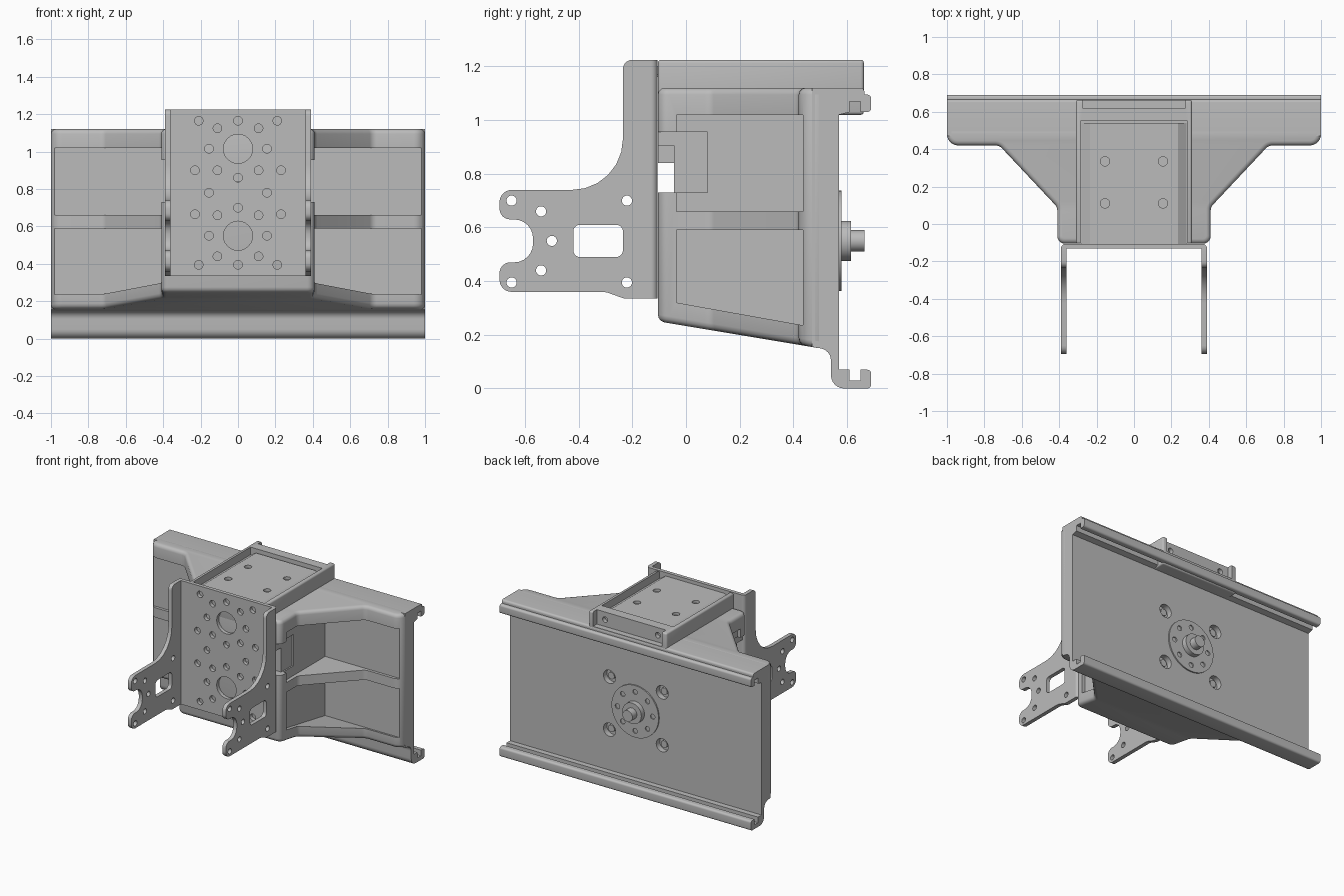
import bpy, bmesh, math
from mathutils import Vector

if "Cube" in bpy.data.objects:
    bpy.data.objects.remove(bpy.data.objects["Cube"], do_unlink=True)

grey = bpy.data.materials.new("light grey metal")
grey.use_nodes = True
grey.diffuse_color = (0.5, 0.5, 0.5, 1)
grey.node_tree.nodes["Principled BSDF"].inputs["Base Color"].default_value = (0.5, 0.5, 0.5, 1)


def rounded(points, steps=6):
    """Fillet each (u, v, radius) corner of a closed outline."""
    out = []
    for i, point in enumerate(points):
        corner = Vector(point[:2])
        radius = point[2] if len(point) > 2 else 0
        if not radius:
            out.append(corner)
            continue
        before = (Vector(points[i - 1][:2]) - corner).normalized()
        after = (Vector(points[(i + 1) % len(points)][:2]) - corner).normalized()
        half = before.angle(after) / 2
        centre = corner + (before + after).normalized() * radius / math.sin(half)
        reach = radius / math.tan(half)
        start = corner + before * reach - centre
        end = corner + after * reach - centre
        sweep = start.angle_signed(end)
        for k in range(steps + 1):
            angle = -sweep * k / steps
            c, s = math.cos(angle), math.sin(angle)
            out.append(centre + Vector((start.x * c - start.y * s, start.x * s + start.y * c)))
    return out


def prism(name, points, axis, low, high):
    """Extrude an outline along an axis; low and high may be functions of (u, v)."""
    place = {"X": lambda u, v, w: (w, u, v),
             "Y": lambda u, v, w: (u, w, v),
             "Z": lambda u, v, w: (u, v, w)}[axis]
    outline = rounded(points)
    bm = bmesh.new()
    rings = []
    for level in (low, high):
        rings.append([bm.verts.new(place(u, v, level(u, v) if callable(level) else level))
                      for u, v in outline])
    count = len(outline)
    bm.faces.new(rings[0])
    bm.faces.new(rings[1])
    for i in range(count):
        j = (i + 1) % count
        bm.faces.new((rings[0][i], rings[0][j], rings[1][j], rings[1][i]))
    bmesh.ops.recalc_face_normals(bm, faces=bm.faces)
    mesh = bpy.data.meshes.new(name)
    bm.to_mesh(mesh)
    bm.free()
    mesh.materials.append(grey)
    obj = bpy.data.objects.new(name, mesh)
    bpy.context.collection.objects.link(obj)
    return obj


def box(name, x, y, z):
    return prism(name, [(x[0], y[0]), (x[1], y[0]), (x[1], y[1]), (x[0], y[1])], "Z", *z)


def rod(name, axis, u, v, radius, low, high, sides=24):
    ring = [(u + radius * math.cos(math.tau * k / sides),
             v + radius * math.sin(math.tau * k / sides)) for k in range(sides)]
    return prism(name, ring, axis, low, high)


def holes(spots, axis, radius, low, high):
    return [rod("hole_cutter", axis, u, v, radius, low, high) for u, v in spots]


def both(spots):
    """Mirror hole positions across the centre line."""
    return [(side * u, v) for u, v in spots for side in (-1, 1)]


def finish(obj, cutters=(), bevel=0):
    """Bevel, cut, bake and shade one part."""
    if bevel:
        mod = obj.modifiers.new("bevel", "BEVEL")
        mod.width, mod.segments, mod.use_clamp_overlap = bevel, 3, False
    for cutter in cutters:
        cutter.hide_render = True
        mod = obj.modifiers.new("cut", "BOOLEAN")
        mod.operation, mod.solver, mod.object = "DIFFERENCE", "EXACT", cutter
    bpy.context.view_layer.update()
    graph = bpy.context.evaluated_depsgraph_get()
    baked = bpy.data.meshes.new_from_object(obj.evaluated_get(graph))
    obj.modifiers.clear()
    obj.data = baked
    for cutter in cutters:
        bpy.data.objects.remove(cutter, do_unlink=True)
    bpy.ops.object.select_all(action="DESELECT")
    obj.select_set(True)
    bpy.context.view_layer.objects.active = obj
    bpy.ops.object.shade_smooth_by_angle(angle=math.radians(32))
    return obj


# Tapered housing with sloping underside and ribbed side pockets
half = [(0.41, -0.105, 0.04), (0.41, 0.09, 0.05), (0.72, 0.42, 0.05), (1, 0.42, 0.06), (1, 0.52)]
plan = half + [(-p[0],) + p[1:] for p in reversed(half)]
housing = prism("housing", plan, "Z", lambda x, y: 0.233 - y / 6, 1.12)
cuts = [box("slot_cutter", (-1, 1), (-0.2, -0.045), (0.73, 0.84))]
upper = [(-0.035, 0.66), (0.44, 0.66), (0.44, 1.02), (-0.035, 1.02)]
lower = [(-0.035, 0.32), (0.44, 0.235), (0.44, 0.59), (-0.035, 0.59)]
for side in (-1, 1):
    for outline in (upper, lower):
        cuts.append(prism("pocket_cutter", outline, "X", *sorted((side * 0.385, side * 0.98))))
    cuts.append(box("notch_cutter", sorted((side * 0.375, side * 0.5)), (-0.2, 0.08), (0.73, 0.955)))
    cuts.append(box("notch_cutter", sorted((side * 0.3, side * 0.5)), (-0.2, -0.045), (0.8, 0.905)))
finish(housing, cuts, bevel=0.025)

# Back panel with hooked rails along the top and bottom
rail = [(0.47, 1.12), (0.665, 1.12, 0.015), (0.665, 1.095), (0.69, 1.095, 0.015),
        (0.69, 1.03, 0.015), (0.65, 1.03), (0.65, 1.07), (0.61, 1.07), (0.61, 1.03),
        (0.57, 1.02), (0.57, 0.07), (0.61, 0.07), (0.61, 0.03), (0.65, 0.03),
        (0.65, 0.07), (0.69, 0.07, 0.015), (0.69, 0, 0.015), (0.54, 0, 0.05),
        (0.54, 0.143, 0.045), (0.47, 0.155)]
panel = prism("back_panel", rail, "X", -1, 1)
screws = both([(0.21, 0.36), (0.21, 0.74)])
finish(panel, holes(screws, "Y", 0.048, 0.53, 0.7))
for u, v in screws:
    finish(rod("back_screw", "Y", u, v, 0.025, 0.52, 0.55))

# Pivot disc, boss and shaft
disc = rod("pivot_disc", "Y", 0, 0.55, 0.187, 0.55, 0.579, 48)
ring = [(0.14 * math.cos(math.tau * k / 8), 0.55 + 0.14 * math.sin(math.tau * k / 8))
        for k in range(8)]
finish(disc, holes(ring, "Y", 0.018, 0.56, 0.6))
finish(rod("pivot_boss", "Y", 0, 0.55, 0.075, 0.57, 0.615, 32))
finish(rod("pivot_shaft", "Y", 0, 0.55, 0.04, 0.6, 0.665, 32))

# Raised top frame with an open tray and a notched back
frame = box("top_frame", (-0.31, 0.31), (-0.105, 0.663), (1.02, 1.225))
tray = box("tray_cutter", (-0.285, 0.285), (-0.3, 0.55), (1.17, 1.3))
back = box("notch_cutter", (-0.275, 0.275), (0.62, 0.8), (1.121, 1.3))
finish(frame, [tray, back] + holes(both([(0.21, 1.17)]), "Y", 0.02, 0.59, 0.7), bevel=0.012)

# Chamfered plate in the tray
slope = [(-0.28, 1.16), (0.28, 1.16), (0.28, 1.17), (0.235, 1.2), (-0.235, 1.2), (-0.28, 1.17)]
plate = prism("top_plate", slope, "Y", -0.106, 0.54)
finish(plate, holes(both([(0.155, 0.11), (0.155, 0.335)]), "Z", 0.025, 1.18, 1.3))

# Perforated front plate of the bracket
bend = [(-0.39, -0.132), (0.39, -0.132), (0.39, -0.106, 0.024), (-0.39, -0.106, 0.024)]
front = prism("bracket_front", bend, "Z", 0.335, 1.225)
small = both([(0.11, 1.125), (0.155, 1.015), (0.23, 0.9), (0.11, 0.9), (0.155, 0.78),
              (0.23, 0.665), (0.11, 0.66), (0.155, 0.55), (0.11, 0.44),
              (0.21, 1.165), (0.21, 0.395)])
small += [(0, z) for z in (1.165, 0.86, 0.7, 0.395)]
large = [(0, 1.015), (0, 0.55)]
finish(front, holes(small, "Y", 0.023, -0.2, -0.1) + holes(large, "Y", 0.078, -0.2, -0.1))

# Forked side arms of the bracket
arm = [(-0.128, 1.225), (-0.235, 1.225, 0.035), (-0.235, 0.74, 0.19), (-0.695, 0.74, 0.045),
       (-0.695, 0.63, 0.04), (-0.57, 0.63, 0.07), (-0.57, 0.47, 0.07), (-0.695, 0.47, 0.04),
       (-0.695, 0.36, 0.045), (-0.3, 0.36, 0.08), (-0.23, 0.335, 0.05), (-0.128, 0.335)]
window = [(-0.42, 0.49, 0.025), (-0.235, 0.49, 0.025), (-0.235, 0.61, 0.025), (-0.42, 0.61, 0.025)]
bolts = [(-0.65, 0.7), (-0.54, 0.66), (-0.5, 0.55), (-0.54, 0.44), (-0.65, 0.395),
         (-0.22, 0.7), (-0.22, 0.395)]
for side, name in ((1, "left_arm"), (-1, "right_arm")):
    span = sorted((side * 0.362, side * 0.39))
    wide = sorted((side * 0.3, side * 0.5))
    finish(prism(name, arm, "X", *span),
           [prism("window_cutter", window, "X", *wide)] + holes(bolts, "X", 0.019, *wide))
